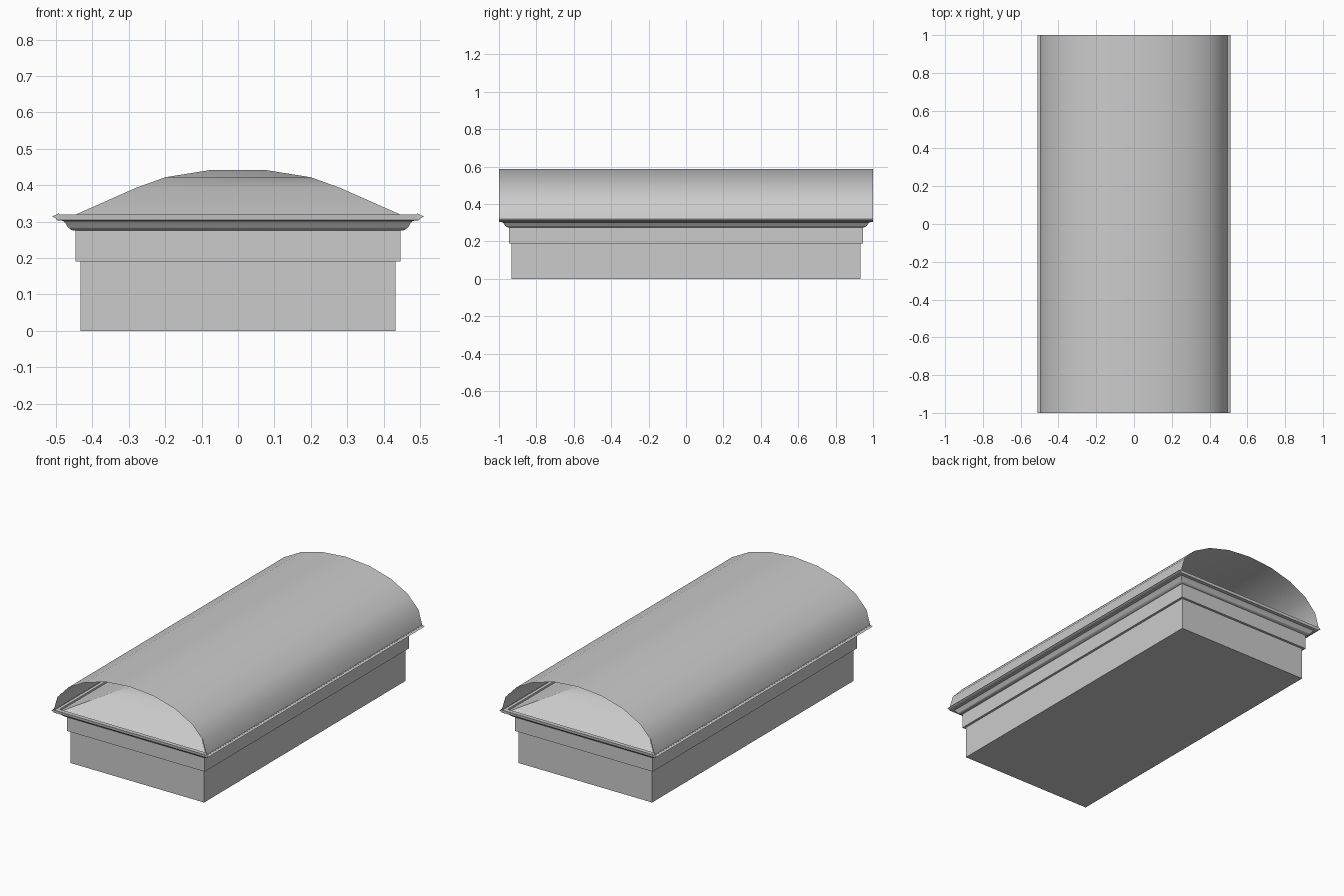
import bpy, math

if "Cube" in bpy.data.objects:
    bpy.data.objects.remove(bpy.data.objects["Cube"])


def finish(name, verts, faces, smooth=None):
    mesh = bpy.data.meshes.new(name)
    mesh.from_pydata(verts, [], faces)
    mesh.update()
    ob = bpy.data.objects.new(name, mesh)
    bpy.context.collection.objects.link(ob)
    if smooth:
        bpy.ops.object.select_all(action='DESELECT')
        ob.select_set(True)
        bpy.context.view_layer.objects.active = ob
        bpy.ops.object.shade_smooth_by_angle(angle=math.radians(smooth))
    return ob


def stepped_block(name, profile, smooth=None, bottom=True, top=True):
    """Stack of rectangular rings; profile = (half width, z), length is 0.5 longer each way."""
    verts, faces = [], []
    for w, z in profile:
        d = w + 0.5
        verts += [(-w, -d, z), (w, -d, z), (w, d, z), (-w, d, z)]
    for i in range(len(profile) - 1):
        for k in range(4):
            a, b = 4 * i + k, 4 * i + (k + 1) % 4
            faces.append((a, b, b + 4, a + 4))
    n = len(verts)
    if bottom:
        faces.append((3, 2, 1, 0))
    if top:
        faces.append((n - 4, n - 3, n - 2, n - 1))
    return finish(name, verts, faces, smooth)


def sheet_along_y(name, pts, half, closed=False, smooth=None):
    """Extrude an x-z outline along y; closed outlines get end caps."""
    n = len(pts)
    verts = [(x, y, z) for y in (-half, half) for x, z in pts]
    faces = [(i, (i + 1) % n, (i + 1) % n + n, i + n)
             for i in range(n if closed else n - 1)]
    if closed:
        faces += [tuple(range(n))[::-1], tuple(range(n, 2 * n))]
    return finish(name, verts, faces, smooth)


# Plinth, upper band and cove moulding up to the rim
stepped_block("base_and_cornice", [
    (0.433, 0), (0.433, 0.19), (0.447, 0.19), (0.447, 0.275), (0.458, 0.277),
    (0.468, 0.285), (0.474, 0.296), (0.48, 0.302), (0.498, 0.304),
    (0.5, 0.32), (0.475, 0.32), (0.475, 0.309), (0.465, 0.309)],
    smooth=35, top=False)

# Low hipped lid under the vault
stepped_block("hipped_lid", [
    (0.465, 0.309), (0.445, 0.32), (0.28, 0.393), (0.2, 0.422), (0.075, 0.442)],
    smooth=20, bottom=False)

# Pointed bead along each long side of the rim
for side, label in ((-1, "left"), (1, "right")):
    pts = [(side * 0.492, 0.305), (side * 0.511, 0.314), (side * 0.492, 0.323)]
    sheet_along_y("rim_bead_" + label, pts[::side], 1.0, closed=True)

# Thin open-ended barrel vault
arch = [(-0.496 * math.cos(math.pi * i / 10), 0.32 + 0.268 * math.sin(math.pi * i / 10))
        for i in range(11)]
sheet_along_y("barrel_vault", arch[::-1], 1.0, smooth=40)
